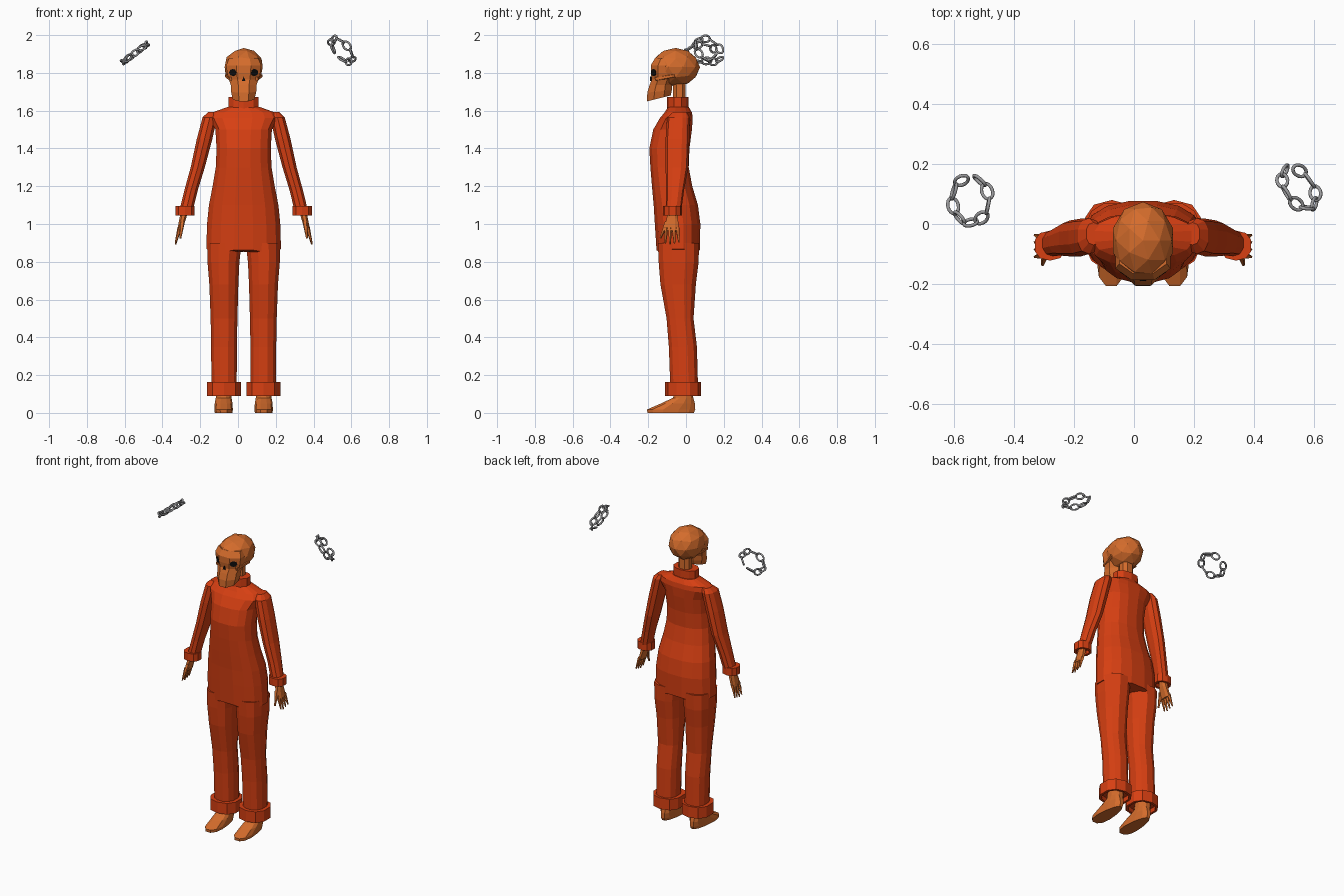
import bpy
import bmesh
from math import cos, sin, pi, radians, copysign
from mathutils import Vector, Matrix

if "Cube" in bpy.data.objects:
    bpy.data.objects.remove(bpy.data.objects["Cube"], do_unlink=True)

CENTRE = 0.03  # the figure stands slightly off the middle


def material(name, red, green, blue, metallic=0.0):
    mat = bpy.data.materials.new(name)
    mat.use_nodes = True
    colour = (red, green, blue, 1)
    mat.diffuse_color = colour
    mat.node_tree.nodes["Principled BSDF"].inputs["Base Color"].default_value = colour
    return mat


SUIT = material("orange red cloth", .68, .05, .006)
BONE = material("tan bone", .66, .15, .025)
DARK = material("black socket", .004, .004, .004)
STEEL = material("grey steel", .32, .32, .33)


def ring(z, cx, rx, front, back, sides=12, power=.85, heel=0, slope=0):
    """Rounded horizontal outline; heel narrows the back, slope lifts it."""
    points = []
    cy, ry = (front + back) / 2, (back - front) / 2
    for i in range(sides):
        a = 2 * pi * (i + .5) / sides
        x = copysign(abs(cos(a)) ** power, cos(a))
        y = copysign(abs(sin(a)) ** power, sin(a))
        x *= 1 - heel * (y + 1) / 2
        points.append(Vector((cx + rx * x, cy + ry * y, z + slope * ry * (y + 1))))
    return points


def loft(name, rings, mat, side=1):
    """Skin a stack of outlines and cap both ends."""
    bm = bmesh.new()
    rows = [[bm.verts.new((p.x * side, p.y, p.z)) for p in r] for r in rings]
    n = len(rows[0])
    for low, high in zip(rows, rows[1:]):
        for i in range(n):
            j = (i + 1) % n
            bm.faces.new((low[i], low[j], high[j], high[i]))
    bm.faces.new(rows[0])
    bm.faces.new(rows[-1])
    bmesh.ops.recalc_face_normals(bm, faces=bm.faces)
    mesh = bpy.data.meshes.new(name)
    bm.to_mesh(mesh)
    bm.free()
    mesh.materials.append(mat)
    obj = bpy.data.objects.new(name, mesh)
    obj.location.x = CENTRE
    bpy.context.collection.objects.link(obj)
    return obj


def band(name, low, high, cx, rx, front, back, side=1, rim=.015):
    """Thick hem with a recessed underside."""
    inner = (cx, rx - rim, front + rim, back - rim)
    outer = (cx, rx, front, back)
    levels = [(high, inner), (high, outer), (low, outer), (low, inner), (low + .03, inner)]
    return loft(name, [ring(z, *o, sides=10) for z, o in levels], SUIT, side)


def spike(name, start, end, r0, r1, mat, side=1):
    """Tapered five-sided rod between two points."""
    start, end = Vector(start), Vector(end)
    turn = (end - start).to_track_quat('Z', 'Y')
    rows = []
    for p, r in ((start, r0), (end, r1)):
        rows.append([p + turn @ Vector((r * cos(a), r * sin(a), 0))
                     for a in (2 * pi * i / 5 for i in range(5))])
    return loft(name, rows, mat, side)


def plate(name, place, facing, radius, height, sides):
    """Thin dark disc lying on the face."""
    turn = Vector(facing).to_track_quat('Z', 'Y')
    rows = []
    for depth in (-.004, .004):
        rows.append([Vector(place) + turn @ Vector((radius * cos(a), height * sin(a), depth))
                     for a in (2 * pi * i / sides + pi / 2 for i in range(sides))])
    return loft(name, rows, DARK)


# Torso of the suit, with a hem that dips over each thigh
torso = [ring(z, 0, rx, f, b, sides=16) for z, rx, f, b in (
    (.84, .201, -.158, .075), (1, .197, -.167, .078), (1.1, .187, -.173, .065),
    (1.2, .167, -.182, .035), (1.3, .15, -.19, .016), (1.4, .146, -.196, .02),
    (1.5, .152, -.175, .033), (1.56, .185, -.14, .037), (1.59, .17, -.115, .033),
    (1.62, .085, -.095, .015))]
for p in torso[0]:
    p.z += .05 * max(0, 1 - abs(p.x) / .09) + .25 * max(0, abs(p.x) - .09)
loft("suit_torso", torso, SUIT)
band("collar", 1.605, 1.672, 0, .083, -.1, .012)

# Neck
loft("neck", [ring(z, 0, .042, -.07, 0, sides=8) for z in (1.6, 1.78)], BONE)

# Cranium
bpy.ops.mesh.primitive_ico_sphere_add(subdivisions=2, radius=1, location=(CENTRE, -.055, 1.83))
cranium = bpy.context.object
cranium.name = "cranium"
cranium.scale = (.106, .129, .102)
cranium.data.materials.append(BONE)

# Face and jaw
loft("face", [ring(z, 0, rx, f, b, sides=8, power=1, slope=s) for z, rx, f, b, s in (
    (1.648, .062, -.212, -.075, .25), (1.695, .072, -.21, -.07, .1),
    (1.735, .074, -.198, -.07, 0), (1.765, .085, -.186, -.06, 0),
    (1.8, .095, -.192, -.05, 0), (1.84, .1, -.192, -.05, 0),
    (1.875, .085, -.17, -.05, 0))], BONE)
plate("nose_hole", (0, -.186, 1.765), (0, -1, 0), .011, .016, 3)

for label, s in (("left", 1), ("right", -1)):
    # Eye sockets and cheekbones
    plate(label + "_eye_socket", (s * .056, -.17, 1.802), (s * .55, -.83, 0), .023, .019, 8)
    spike(label + "_cheekbone", (.066, -.16, 1.768), (.092, -.06, 1.785), .013, .01, BONE, s)

    # Trouser leg, hem and foot
    loft(label + "_trouser_leg", [ring(*r) for r in (
        (.9, .102, .094, -.152, .072), (.8, .107, .087, -.148, .07),
        (.68, .105, .079, -.138, .055), (.5, .104, .073, -.105, .042),
        (.35, .104, .07, -.093, .06), (.13, .104, .069, -.085, .066))], SUIT, s)
    band(label + "_trouser_hem", .09, .163, .104, .094, -.11, .08, s)
    loft(label + "_foot", [ring(z, .106, rx, f, b, heel=h) for z, rx, f, b, h in (
        (0, .056, -.208, .045, .4), (.018, .058, -.21, .053, .4),
        (.05, .053, -.135, .05, .25), (.08, .043, -.07, .04, 0),
        (.15, .04, -.055, .035, 0))], BONE, s)

    # Sleeve and its hem
    loft(label + "_sleeve", [ring(*r, sides=10) for r in (
        (1.592, .165, .025, -.07, .005), (1.565, .179, .04, -.1, .02),
        (1.45, .207, .043, -.108, .018), (1.3, .243, .039, -.108, .012),
        (1.18, .278, .037, -.105, -.01), (1.07, .305, .037, -.108, -.025))], SUIT, s)
    band(label + "_sleeve_hem", 1.045, 1.095, .31, .053, -.122, -.022, s)

    # Hand with four fingers and a thumb
    loft(label + "_hand", [ring(*r, sides=8) for r in (
        (1.08, .312, .02, -.095, -.045), (1.03, .322, .019, -.105, -.04),
        (.965, .34, .013, -.115, -.035))], BONE, s)
    for i in range(4):
        y = -.105 + .02 * i
        tip = .892 + .006 * abs(i - 1)
        spike(f"{label}_finger_{i + 1}", (.339, y, .98), (.361, y + .004 * (i - 1), tip),
              .012, .004, BONE, s)
    spike(label + "_thumb", (.325, -.1, 1.01), (.335, -.136, .925), .014, .005, BONE, s)


def chain(name, centre, across, forward, radius=.075, links=9):
    """Open loop of oval links, each turned a quarter from its neighbour."""
    across, forward = Vector(across).normalized(), Vector(forward).normalized()
    normal = across.cross(forward)
    curve = bpy.data.curves.new(name, 'CURVE')
    curve.dimensions = '3D'
    curve.bevel_depth = .0058
    curve.bevel_resolution = 2
    for i in range(links):
        t = radians(-150 + 300 * i / (links - 1))
        outward = across * sin(t) + forward * cos(t)
        along = across * cos(t) - forward * sin(t)
        middle = Vector(centre) + outward * radius
        roll = radians(40 if i % 2 else -50)
        wide = normal * sin(roll) + outward * cos(roll)
        spline = curve.splines.new('POLY')
        steps = 16
        spline.points.add(steps - 1)
        for k, point in enumerate(spline.points):
            a = 2 * pi * k / steps
            point.co = (*(middle + along * .027 * cos(a) + wide * .018 * sin(a)), 1)
        spline.use_cyclic_u = True
    curve.materials.append(STEEL)
    obj = bpy.data.objects.new(name, curve)
    bpy.context.collection.objects.link(obj)
    bpy.ops.object.select_all(action='DESELECT')
    obj.select_set(True)
    bpy.context.view_layer.objects.active = obj
    bpy.ops.object.convert(target='MESH')
    bpy.ops.object.shade_smooth()


# Floating broken chains
chain("right_chain", (-.545, .08, 1.905), (.8, 0, .6), (0, -1, 0))
chain("left_chain", (.55, .12, 1.92), (.66, 0, -.75), (.35, -.88, .31))
